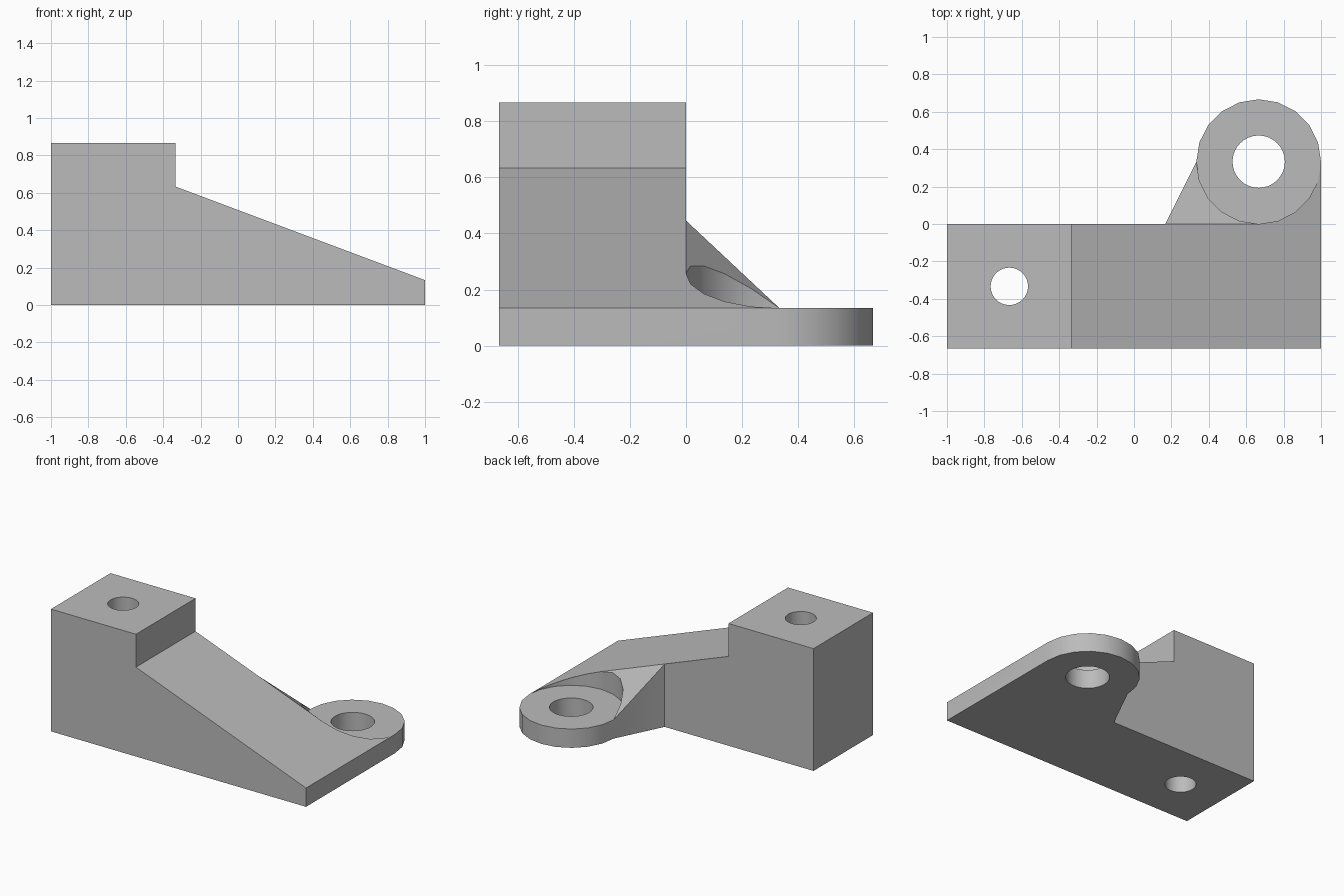
import bpy
import bmesh
from math import radians
from mathutils import Vector, Matrix

if "Cube" in bpy.data.objects:
    bpy.data.objects.remove(bpy.data.objects["Cube"], do_unlink=True)

THIRD = 1 / 3
PLATE = 0.4 * THIRD                     # thickness of the lug and toe
BOSS = Vector((2 * THIRD, THIRD, 0))    # lug centre

grey = bpy.data.materials.new("plain_grey")
grey.use_nodes = True
grey.diffuse_color = (0.5, 0.5, 0.5, 1)
grey.node_tree.nodes["Principled BSDF"].inputs["Base Color"].default_value = (0.5, 0.5, 0.5, 1)


def finish(name, bm):
    bmesh.ops.recalc_face_normals(bm, faces=bm.faces)
    mesh = bpy.data.meshes.new(name)
    bm.to_mesh(mesh)
    bm.free()
    mesh.materials.append(grey)
    obj = bpy.data.objects.new(name, mesh)
    bpy.context.collection.objects.link(obj)
    return obj


def extrude(name, points, offset):
    bm = bmesh.new()
    face = bm.faces.new([bm.verts.new(p) for p in points])
    new = bmesh.ops.extrude_face_region(bm, geom=[face])["geom"]
    bmesh.ops.translate(bm, vec=offset, verts=[v for v in new if isinstance(v, bmesh.types.BMVert)])
    return finish(name, bm)


def cylinder(name, centre, radius, bottom, top, sides):
    bm = bmesh.new()
    place = Matrix.Translation((centre[0], centre[1], (bottom + top) / 2))
    bmesh.ops.create_cone(bm, cap_ends=True, segments=sides, radius1=radius,
                          radius2=radius, depth=top - bottom, matrix=place)
    return finish(name, bm)


def rib(name, corners):
    """Vertical triangular prism with a sloping top."""
    bm = bmesh.new()
    low = [bm.verts.new((x, y, 0)) for x, y, z in corners]
    high = [bm.verts.new(c) for c in corners]
    bm.faces.new(low)
    bm.faces.new(high)
    for i in range(3):
        j = (i + 1) % 3
        bm.faces.new((low[i], low[j], high[j], high[i]))
    return finish(name, bm)


def combine(target, other, operation):
    mod = target.modifiers.new(operation.lower(), "BOOLEAN")
    mod.object, mod.operation, mod.solver = other, operation, "EXACT"
    bpy.context.view_layer.objects.active = target
    bpy.ops.object.modifier_apply(modifier=mod.name)
    bpy.data.objects.remove(other, do_unlink=True)


def slope(x):
    return PLATE + (1 - x) * 0.375


# Stepped block with a ramp
body = extrude("bracket_body", [
    (-1, 0, 0), (1, 0, 0), (1, 0, PLATE), (-THIRD, 0, slope(-THIRD)),
    (-THIRD, 0, 2.6 * THIRD), (-1, 0, 2.6 * THIRD)], (0, -2 * THIRD, 0))
for v in body.data.vertices:
    v.co.y = min(v.co.y, 0)

# Ribs joining the ramp to the lug, hollowed around the lug seat
foot = THIRD / 2
ribs = [
    rib("inner_rib", [(foot, 0, slope(foot)), (BOSS.x, 0, slope(BOSS.x)), (THIRD, THIRD, PLATE)]),
    rib("outer_rib", [(BOSS.x, 0, slope(BOSS.x)), (1, 0, PLATE), (1, THIRD, PLATE)]),
]
for part in ribs:
    combine(part, cylinder("seat_cutter", BOSS, THIRD, PLATE, 1, 20), "DIFFERENCE")
    combine(body, part, "UNION")

# Round lug
combine(body, cylinder("lug", BOSS, THIRD, 0, PLATE, 20), "UNION")

# Bolt holes
for centre, radius in ((BOSS, 0.14), ((-2 * THIRD, -THIRD), 0.1)):
    combine(body, cylinder("hole_cutter", centre, radius, -0.5, 1.5, 32), "DIFFERENCE")

# Clean up seams and shade the curved walls
bm = bmesh.new()
bm.from_mesh(body.data)
bmesh.ops.remove_doubles(bm, verts=bm.verts, dist=0.0005)
bmesh.ops.dissolve_limit(bm, angle_limit=radians(0.5), verts=bm.verts, edges=bm.edges)
bm.to_mesh(body.data)
bm.free()
bpy.ops.object.select_all(action="DESELECT")
body.select_set(True)
bpy.context.view_layer.objects.active = body
bpy.ops.object.shade_smooth_by_angle(angle=radians(30))
